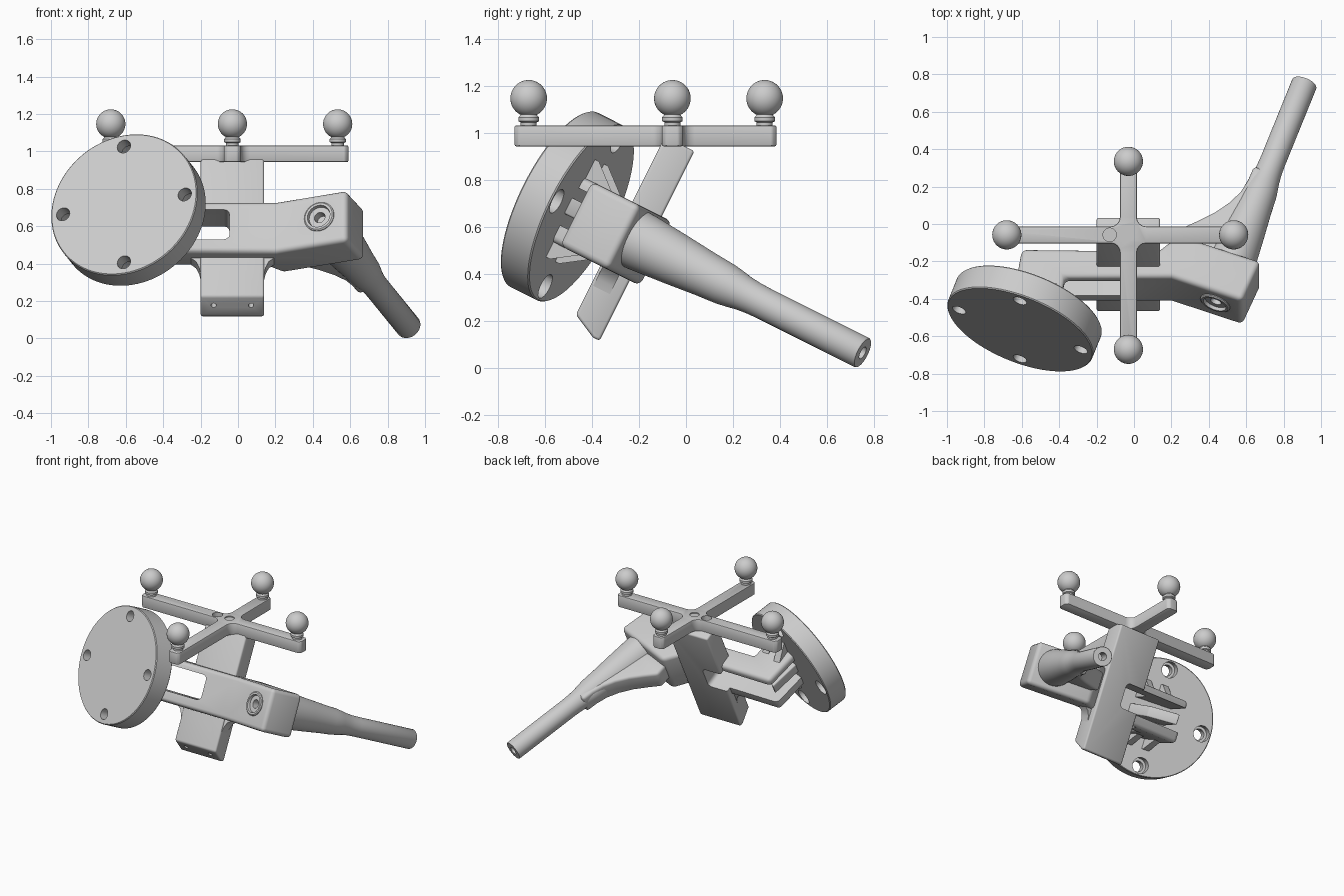
import bpy, bmesh, math
from mathutils import Matrix, Vector

if "Cube" in bpy.data.objects:
    bpy.data.objects.remove(bpy.data.objects["Cube"])

# The holder body is designed in a frame pitched about x; the marker cross is level
TILT = Matrix.Rotation(-math.radians(26.57), 4, 'X')
LEVEL = Matrix.Identity(4)
D = Vector((0.342, 0.94, 0)).normalized()      # shared axis of the handle and flange
SIDE = Vector((D.y, -D.x, 0))


def finish(bm, name, frame, bevel=0, segs=3):
    bmesh.ops.recalc_face_normals(bm, faces=bm.faces)
    mesh = bpy.data.meshes.new(name)
    bm.to_mesh(mesh)
    bm.free()
    mesh.transform(frame)
    ob = bpy.data.objects.new(name, mesh)
    bpy.context.collection.objects.link(ob)
    if bevel:
        mod = ob.modifiers.new("Bevel", 'BEVEL')
        mod.width, mod.segments, mod.limit_method = bevel, segs, 'ANGLE'
        mod.angle_limit = math.radians(35)
        apply(ob, mod)
    return ob


def apply(ob, mod):
    bpy.context.view_layer.objects.active = ob
    bpy.ops.object.modifier_apply(modifier=mod.name)


def prism(name, pts, lo, hi, axis='z', frame=TILT, bevel=0, segs=3):
    """Extrude a 2D outline along one axis."""
    place = {'z': lambda a, b, h: (a, b, h), 'y': lambda a, b, h: (a, h, b),
             'x': lambda a, b, h: (h, a, b)}[axis]
    bm = bmesh.new()
    rings = [[bm.verts.new(place(a, b, h)) for a, b in pts] for h in (lo, hi)]
    bm.faces.new(rings[0])
    bm.faces.new(rings[1])
    for i in range(len(pts)):
        j = (i + 1) % len(pts)
        bm.faces.new((rings[0][i], rings[0][j], rings[1][j], rings[1][i]))
    return finish(bm, name, frame, bevel, segs)


def lathe(name, profile, origin, direction=(0, 0, 1), frame=TILT, steps=48):
    """Revolve (distance, radius) points about an axis."""
    bm = bmesh.new()
    vs = [bm.verts.new((r, 0, s)) for s, r in profile]
    es = [bm.edges.new(p) for p in zip(vs, vs[1:])]
    bmesh.ops.spin(bm, geom=vs + es, cent=(0, 0, 0), axis=(0, 0, 1),
                   angle=math.tau, steps=steps, use_duplicate=False)
    bmesh.ops.remove_doubles(bm, verts=bm.verts, dist=1e-5)
    turn = Vector(direction).to_track_quat('Z', 'Y').to_matrix().to_4x4()
    return finish(bm, name, frame @ Matrix.Translation(origin) @ turn)


def rod(name, r, lo, hi, origin, direction=(0, 0, 1), frame=TILT):
    return lathe(name, [(lo, 0), (lo, r), (hi, r), (hi, 0)], origin, direction, frame, 32)


def cut(targets, cutter):
    cutter.hide_render = True
    for ob in targets:
        mod = ob.modifiers.new("Cut", 'BOOLEAN')
        mod.operation, mod.solver, mod.object = 'DIFFERENCE', 'EXACT', cutter
        apply(ob, mod)
    bpy.data.objects.remove(cutter)


# Main bar with its angled clamp end
bar = prism("main_bar", [(-.60, -.41), (-.645, -.69), (-.40, -.78), (-.37, -.58), (.2, -.58),
                         (.58, -.72), (.678, -.485), (.24, -.325), (.13, -.42)],
            .225, .53, bevel=.028, segs=4)

# Slanted post with a chamfered foot
post = prism("post", [(-.38, .841), (-.38, -.062), (-.412, -.062), (-.52, -.008), (-.52, .841)],
             -.2, .14, 'x', bevel=.012)
for x in (-.13, .07):
    cut([post], rod("foot_hole", .014, -.02, .08, (x, -.466, -.035), (0, .454, .89)))

# Fillets where the post leaves the bar
for s in (-1, 1):
    prism("post_fillet", [(-.03 + s * a, w) for a, w in
                          [(.16, .13), (.17, .135), (.178, .17), (.195, .205), (.235, .235), (.16, .26)]],
          -.51, -.43, 'y')

# Window through bar and post, open toward the flange as a fork
window = prism("window", [(-.9, .303), (-.045, .303), (-.045, .48), (-.9, .48)],
               -1, -.2, 'y', bevel=.03)
cut([bar, post], window)
prism("fork_rib", [(-.58, -.44), (-.635, -.68), (-.37, -.79), (-.42, -.58)], .355, .43, bevel=.008)

# Round mounting flange with four counterbored holes
fc = Vector((-.61, -.827, .388))
flange = lathe("flange", [(0, 0), (0, .41), (.006, .415), (.139, .415), (.145, .41), (.145, 0)],
               fc, D, steps=96)
for off in (SIDE, -SIDE, Vector((0, 0, 1)), Vector((0, 0, -1))):
    p = fc + off * .346
    cut([flange], lathe("flange_hole", [(-.05, 0), (-.05, .038), (.075, .038), (.075, .056),
                                        (.2, .056), (.2, 0)], p, D, steps=32))

# Triangular gussets between flange and bar
for x in (-.56, -.44):
    front = -.691 - (x + .56) * .364 - .02
    for tip, base in ((.62, .5), (.155, .25)):
        prism("gusset", [(front, tip), (front + .03, tip), (front + .17, base), (front, base)],
              x - .025, x + .025, 'x')

# Tapered handle with a bore at its tip
hb = Vector((.435, -.666, .393))
lathe("handle", [(.2, 0), (.2, .128), (.28, .126), (.45, .112), (.60, .098), (.66, .094), (.70, .091),
                 (.74, .085), (.79, .076), (.84, .071), (.9, .069), (1.39, .069), (1.395, .066),
                 (1.395, .028), (1.28, .028), (1.28, 0)], hb, D, steps=64)

# Curved web bracing the handle
prism("handle_web", [(.24, -.35), (.25, -.25), (.34, -.205), (.43, -.155), (.51, -.095), (.57, -.03),
                     (.61, .04), (.64, .12), (.70, .10), (.60, -.45)], .325, .46, bevel=.02)

# Recessed bushing on the clamp end
cut([bar], rod("bushing_recess", .083, -.1, .06, hb, D))
lathe("bushing", [(.07, .084), (-.006, .084), (-.012, .077), (-.012, .064), (.006, .06),
                  (.006, .03), (.055, .03), (.055, 0)], hb, D)

# Level marker cross with filleted inner corners
CX, CY, H, F = -.03, -.058, .045, .05
outline = []
for k, reach in enumerate((.62, .443, .71, .672)):
    c, s = round(math.cos(k * math.pi / 2)), round(math.sin(k * math.pi / 2))
    arc = [(H + F - F * math.sin(t), H + F - F * math.cos(t))
           for t in (math.radians(a) for a in (0, 22.5, 45, 67.5, 90))]
    tip = [(reach, -H * .6), (reach, H * .6), (reach - .018, H)]
    for a, b in [(reach - .018, -H)] + tip + arc:
        outline.append((CX + a * c - b * s, CY + a * s + b * c))
cross = prism("marker_cross", outline, .943, 1.032, frame=LEVEL, bevel=.007, segs=2)
cut([cross], rod("cross_bore", .036, 1.0, 1.1, (-.13, CY, 0), frame=LEVEL))
cut([cross], rod("cross_socket", .033, 1.024, 1.1, (CX, CY, 0), frame=LEVEL))

# Marker balls on short stems
for x, y in ((-.68, CY), (.533, CY), (CX, .335), (CX, -.67)):
    lathe("marker_stem", [(1.02, 0), (1.02, .034), (1.045, .034), (1.05, .044), (1.066, .044),
                          (1.074, .036), (1.1, .03), (1.1, 0)], (x, y, 0), frame=LEVEL, steps=32)
    bpy.ops.mesh.primitive_uv_sphere_add(segments=40, ring_count=24, radius=.078,
                                         location=(x, y, 1.147))
    bpy.context.object.name = "marker_ball"

# Smooth shading with crisp edges
for ob in bpy.data.objects:
    ob.select_set(True)
bpy.ops.object.shade_smooth_by_angle(angle=math.radians(32))
